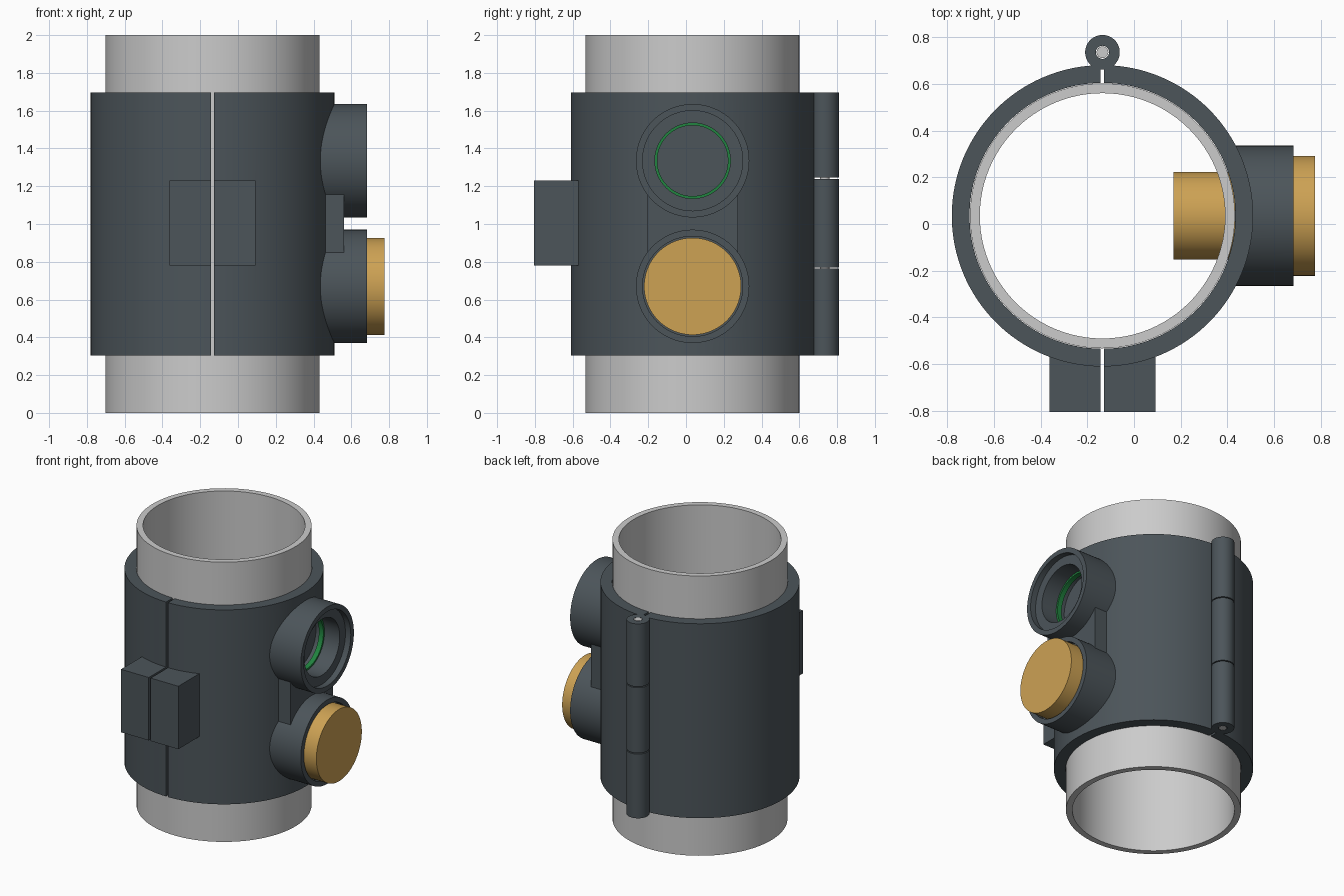
import bpy, bmesh, math
from mathutils import Matrix, Vector

if "Cube" in bpy.data.objects:
    bpy.data.objects.remove(bpy.data.objects["Cube"])

CX, CY = -0.135, 0.035          # pipe axis
Z0, Z1 = 0.305, 1.695           # clamp height range
PORTS = {"upper": 1.335, "lower": 0.67}


def material(name, rgb):
    m = bpy.data.materials.new(name)
    m.use_nodes = True
    m.diffuse_color = (*rgb, 1)
    m.node_tree.nodes["Principled BSDF"].inputs["Base Color"].default_value = (*rgb, 1)
    return m


SLATE = material("dark slate", (0.072, 0.090, 0.102))
GREY = material("light grey", (0.60, 0.60, 0.60))
BRASS = material("brass", (0.61, 0.36, 0.088))
GREEN = material("seal green", (0.015, 0.23, 0.05))


def finish(name, bm, mat):
    bmesh.ops.recalc_face_normals(bm, faces=bm.faces)
    mesh = bpy.data.meshes.new(name)
    bm.to_mesh(mesh)
    bm.free()
    mesh.materials.append(mat)
    ob = bpy.data.objects.new(name, mesh)
    bpy.context.collection.objects.link(ob)
    return ob


def box(name, lo, hi, mat):
    bm = bmesh.new()
    lo, hi = Vector(lo), Vector(hi)
    size = Matrix.Diagonal((*(hi - lo), 1))
    bmesh.ops.create_cube(bm, size=1, matrix=Matrix.Translation((lo + hi) / 2) @ size)
    return finish(name, bm, mat)


def lathe(name, profile, origin, mat, axis="Z", steps=96):
    """Revolve a closed (radius, distance) profile around an axis."""
    bm = bmesh.new()
    verts = [bm.verts.new((r, 0, d)) for r, d in profile]
    edges = [bm.edges.new((verts[i - 1], verts[i])) for i in range(len(verts))]
    bmesh.ops.spin(bm, geom=verts + edges, cent=(0, 0, 0), axis=(0, 0, 1),
                   angle=math.tau, steps=steps)
    bmesh.ops.remove_doubles(bm, verts=bm.verts, dist=1e-5)
    turn = Matrix.Rotation(math.pi / 2, 4, "Y") if axis == "X" else Matrix()
    bm.transform(Matrix.Translation(origin) @ turn)
    return finish(name, bm, mat)


def tube(name, inner, outer, a, b, origin, mat, axis="Z"):
    return lathe(name, [(inner, a), (outer, a), (outer, b), (inner, b)], origin, mat, axis)


def rod(name, radius, a, b, origin, mat, axis="Z", segments=96):
    bm = bmesh.new()
    bmesh.ops.create_cone(bm, cap_ends=True, segments=segments, radius1=radius,
                          radius2=radius, depth=b - a,
                          matrix=Matrix.Translation((0, 0, (a + b) / 2)))
    turn = Matrix.Rotation(math.pi / 2, 4, "Y") if axis == "X" else Matrix()
    bm.transform(Matrix.Translation(origin) @ turn)
    return finish(name, bm, mat)


def clamp_half(name, side, outer=0.645, inner=0.569, gap=0.0075, steps=64):
    """Half ring with a small gap at the split plane."""
    bm = bmesh.new()
    ring = []
    for r, order in ((outer, 1), (inner, -1)):
        a = math.acos(gap / r)
        for i in range(steps + 1):
            t = order * (-a + 2 * a * i / steps)
            ring.append(bm.verts.new((CX + side * r * math.cos(t), CY + r * math.sin(t), Z0)))
    face = bm.faces.new(ring)
    top = bmesh.ops.extrude_face_region(bm, geom=[face])["geom"]
    bmesh.ops.translate(bm, vec=(0, 0, Z1 - Z0),
                        verts=[g for g in top if isinstance(g, bmesh.types.BMVert)])
    return finish(name, bm, SLATE)


def combine(target, other, operation):
    mod = target.modifiers.new(operation.lower(), "BOOLEAN")
    mod.operation, mod.object, mod.solver = operation, other, "EXACT"
    bpy.context.view_layer.objects.active = target
    bpy.ops.object.modifier_apply(modifier=mod.name)
    bpy.data.objects.remove(other)


# Pipe running through the clamp
tube("pipe", 0.525, 0.567, 0, 2, (CX, CY, 0), GREY)

# Clamp halves with closing blocks on the front
for label, side in (("left", 1), ("right", -1)):
    half = clamp_half(label + "_clamp_half", side)
    xs = sorted((CX + side * 0.0075, CX + side * 0.227))
    block = box("block", (xs[0], -0.805, 0.78), (xs[1], -0.56, 1.23), SLATE)
    combine(half, block, "UNION")
    if side == 1:
        # Bridge and two sockets on the side
        combine(half, box("bridge", (0.45, CY - 0.24, 0.80), (0.56, CY + 0.24, 1.2), SLATE), "UNION")
        for z in PORTS.values():
            combine(half, rod("socket", 0.30, 0.433, 0.682, (0, CY, z), SLATE, "X"), "UNION")
        for z in PORTS.values():
            combine(half, rod("recess", 0.265, 0.64, 0.80, (0, CY, z), SLATE, "X"), "DIFFERENCE")
            combine(half, rod("bore", 0.20, 0.452, 0.75, (0, CY, z), SLATE, "X"), "DIFFERENCE")

# Seal ring inside the open socket
tube("seal_ring", 0.187, 0.2005, 0.485, 0.52, (0, CY, PORTS["upper"]), GREEN, "X")

# Stepped plug filling the lower socket
lathe("brass_plug", [(0, 0.17), (0.188, 0.17), (0.188, 0.642), (0.257, 0.642),
                     (0.257, 0.775), (0, 0.775)], (0, CY, PORTS["lower"]), BRASS, "X")

# Hinge barrels and pin at the back
for label, a, b in (("lower", Z0, 0.764), ("middle", 0.771, 1.239), ("upper", 1.246, Z1)):
    tube(label + "_hinge_barrel", 0.028, 0.074, a, b, (CX, 0.735, 0), SLATE)
rod("hinge_pin", 0.025, Z0, Z1, (CX, 0.735, 0), GREY, segments=48)

# Smooth curved surfaces, keep edges crisp
bpy.ops.object.select_all(action="DESELECT")
for ob in bpy.context.collection.objects:
    if ob.type == "MESH":
        ob.select_set(True)
        bpy.context.view_layer.objects.active = ob
bpy.ops.object.shade_smooth_by_angle(angle=math.radians(30))
